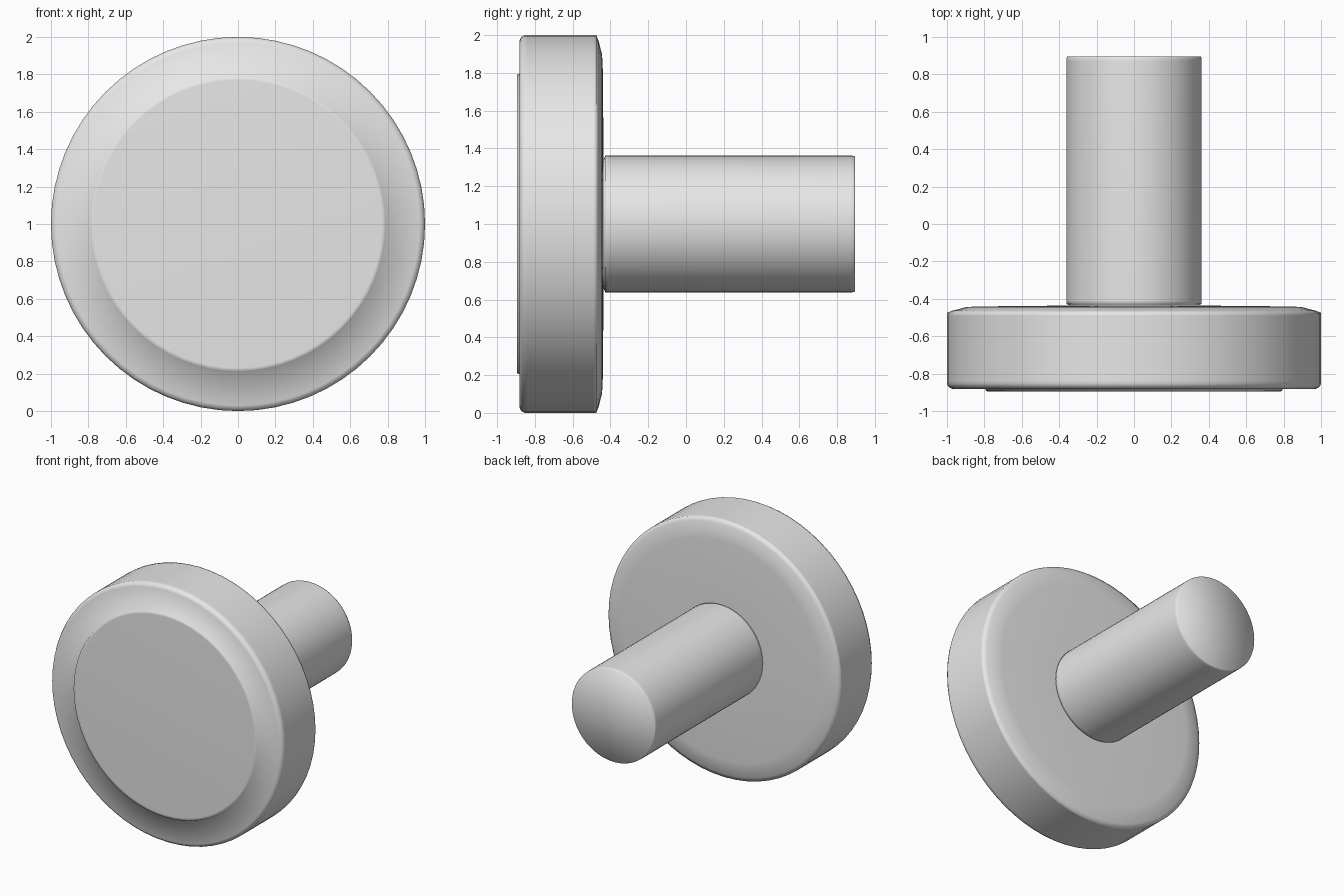
import bpy
import bmesh
import math

if "Cube" in bpy.data.objects:
    bpy.data.objects.remove(bpy.data.objects["Cube"])

SEGMENTS = 64
CENTRE_Z = 1.0

grey = bpy.data.materials.new("plain grey")
grey.diffuse_color = (0.8, 0.8, 0.8, 1.0)
grey.use_nodes = True
grey.node_tree.nodes["Principled BSDF"].inputs["Base Color"].default_value = grey.diffuse_color


def lathe(name, profile):
    """Spin (radius, y) points about the y axis; radius 0 makes a pole."""
    bm = bmesh.new()
    rings = []
    for r, y in profile:
        if r == 0:
            rings.append([bm.verts.new((0, y, CENTRE_Z))] * SEGMENTS)
        else:
            angles = [2 * math.pi * i / SEGMENTS for i in range(SEGMENTS)]
            rings.append([bm.verts.new((r * math.cos(a), y, CENTRE_Z + r * math.sin(a)))
                          for a in angles])
    for a, b in zip(rings, rings[1:]):
        for i in range(SEGMENTS):
            j = (i + 1) % SEGMENTS
            corners = list(dict.fromkeys((a[i], a[j], b[j], b[i])))
            bm.faces.new(corners).smooth = True
    bmesh.ops.recalc_face_normals(bm, faces=bm.faces)
    mesh = bpy.data.meshes.new(name)
    bm.to_mesh(mesh)
    bm.free()
    mesh.materials.append(grey)
    obj = bpy.data.objects.new(name, mesh)
    bpy.context.collection.objects.link(obj)
    return obj


# Round head: raised front pad, flat ring, softened rim, shallow back chamfer
lathe("knob_head", [
    (0, -0.895), (0.77, -0.895), (0.79, -0.894), (0.795, -0.882),
    (0.97, -0.882), (0.99, -0.872), (1.0, -0.855), (1.0, -0.84),
    (1.0, -0.49), (1.0, -0.475), (0.97, -0.463), (0.90, -0.445),
    (0.85, -0.441), (0.36, -0.436), (0, -0.436),
])

# Stem: plain rod with a softly shaded flat end
lathe("knob_stem", [
    (0, -0.46), (0.345, -0.46), (0.345, -0.434), (0.362, -0.428),
    (0.362, -0.41), (0.362, 0.87), (0.361, 0.888), (0.357, 0.895),
    (0, 0.895),
])
